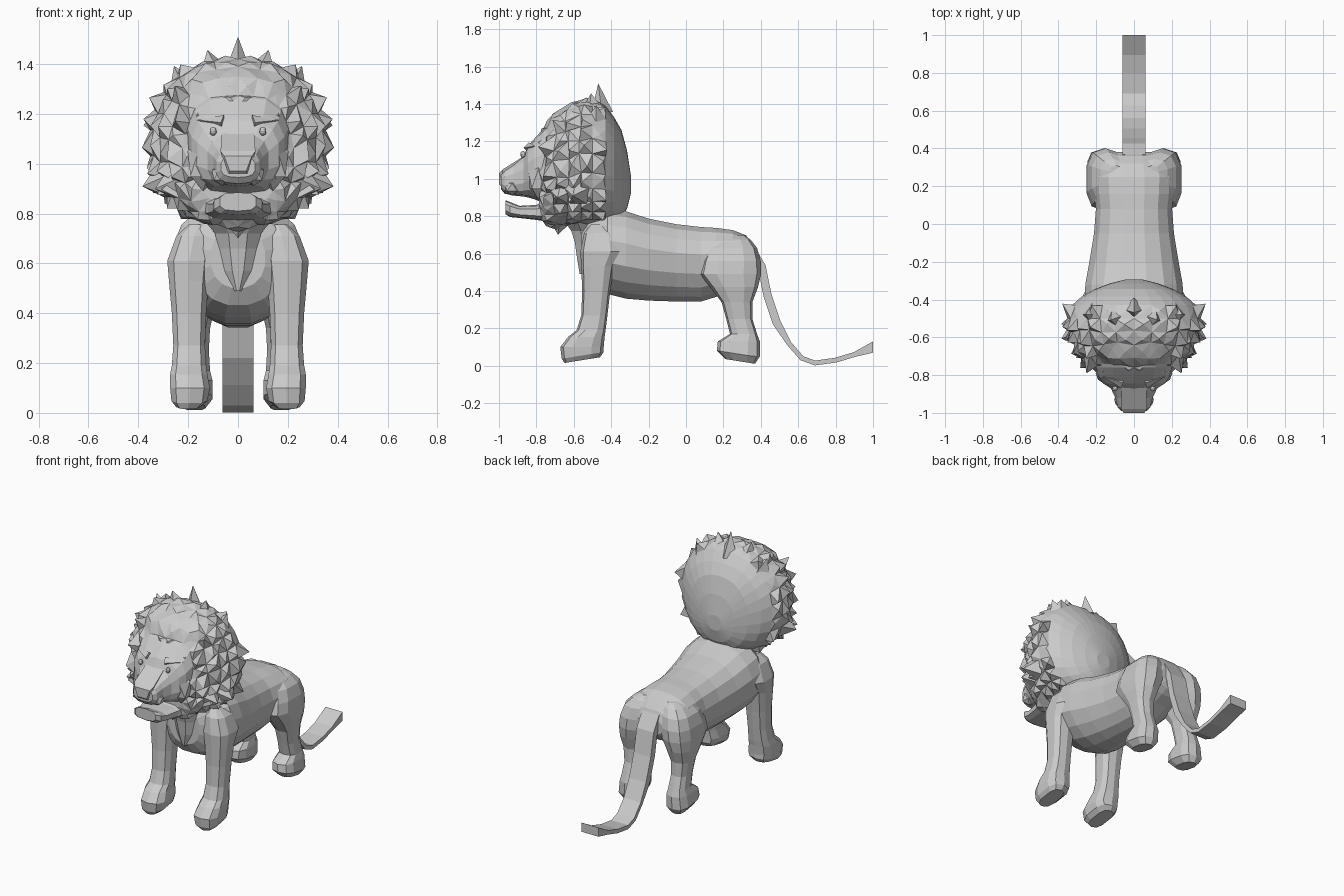
import bpy, bmesh, math, random
from mathutils import Vector, Matrix

if "Cube" in bpy.data.objects:
    bpy.data.objects.remove(bpy.data.objects["Cube"], do_unlink=True)


def finish(name, bm, mirror=False):
    bmesh.ops.recalc_face_normals(bm, faces=bm.faces)
    mesh = bpy.data.meshes.new(name)
    bm.to_mesh(mesh)
    bm.free()
    obj = bpy.data.objects.new(name, mesh)
    bpy.context.collection.objects.link(obj)
    if mirror:
        obj.modifiers.new("Mirror", "MIRROR").use_mirror_merge = False
    return obj


def skin(name, rings, mirror=False):
    """Join rings of points into a capped tube."""
    bm = bmesh.new()
    loops = [[bm.verts.new(p) for p in ring] for ring in rings]
    for a, b in zip(loops, loops[1:]):
        for i in range(len(a)):
            j = (i + 1) % len(a)
            bm.faces.new((a[i], a[j], b[j], b[i]))
    bm.faces.new(loops[0])
    bm.faces.new(loops[-1])
    return finish(name, bm, mirror)


def loft(name, axis, rows, sides=10, power=2.4, mirror=False):
    """Rows hold a position along the axis, then x and cross-axis limits."""
    rings = []
    for pos, x0, x1, c0, c1 in rows:
        ring = []
        for i in range(sides):
            t = math.tau * (i + 0.5) / sides
            u, v = [math.copysign(abs(f) ** (2 / power), f)
                    for f in (math.cos(t), math.sin(t))]
            x = (x0 + x1) / 2 + u * (x1 - x0) / 2
            c = (c0 + c1) / 2 + v * (c1 - c0) / 2
            ring.append((x, pos, c) if axis == "y" else (x, c, pos))
        rings.append(ring)
    return skin(name, rings, mirror)


def sym(rows):
    return [(p, -w, w, lo, hi) for p, w, lo, hi in rows]


def tuft(bm, base, direction, radius, length, sides=4):
    """Pointed lock of hair growing from a base point."""
    d = Vector(direction).normalized()
    turn = d.to_track_quat("Z", "Y").to_matrix().to_4x4()
    place = Matrix.Translation(Vector(base) + d * length / 2) @ turn
    bmesh.ops.create_cone(bm, cap_ends=True, segments=sides, radius1=radius,
                          radius2=0, depth=length, matrix=place)


# Torso from chest to rump, drawn in toward the belly
body = loft("body", "y", sym([
    (-.56, .11, .5, .74), (-.52, .19, .43, .8), (-.42, .265, .38, .845),
    (-.32, .262, .355, .83), (-.2, .24, .345, .79), (-.05, .215, .34, .76),
    (.08, .205, .34, .745), (.16, .215, .365, .74), (.25, .22, .41, .728),
    (.32, .2, .44, .7), (.36, .16, .47, .65), (.38, .1, .5, .6)]), 16)
for v in body.data.vertices:
    v.co.x *= 1 - max(0, .56 - v.co.z) * 1.2

# Legs, each lofted from the top down to the paw
front = loft("front_legs", "z", [
    (.755, .12, .2, -.51, -.4), (.71, .1, .25, -.545, -.36),
    (.61, .105, .287, -.565, -.34), (.53, .115, .28, -.56, -.385),
    (.4, .125, .268, -.555, -.405), (.27, .13, .262, -.56, -.42),
    (.19, .125, .268, -.585, -.43), (.155, .12, .275, -.63, -.435),
    (.1, .11, .275, -.672, -.44), (.04, .12, .27, -.665, -.44),
    (.015, .15, .25, -.65, -.46)], 10, 2.8, True)
hind = loft("hind_legs", "z", [
    (.7, .06, .13, .2, .31), (.675, .04, .18, .15, .345),
    (.63, .04, .225, .115, .38), (.56, .05, .248, .085, .4),
    (.49, .06, .255, .07, .402), (.42, .09, .25, .13, .385),
    (.34, .11, .235, .19, .355), (.25, .115, .225, .215, .355),
    (.17, .11, .23, .235, .38), (.13, .1, .24, .17, .395),
    (.05, .1, .25, .165, .395), (.012, .13, .22, .21, .37)], 10, 2.8, True)

# Soles tilt slightly off the ground
for legs, ground_y, slope in ((front, -.65, .16), (hind, .36, -.16)):
    for v in legs.data.vertices:
        if v.co.z < .06:
            v.co.z += max(0, (v.co.y - ground_y) * slope)

# Flat ribbon tail sweeping down and back
path = [Vector((0, y, z)) for y, z in (
    (.35, .62), (.405, .53), (.435, .38), (.485, .23), (.55, .12),
    (.62, .04), (.69, .015), (.8, .03), (.9, .06), (1, .1))]
tail = []
for i, p in enumerate(path):
    along = path[min(i + 1, len(path) - 1)] - path[max(i - 1, 0)]
    side = Vector((.062, 0, 0))
    up = side.cross(along).normalized() * (.022 if i < 4 else .013)
    if p is path[-1]:
        up = Vector((0, 0, .03))
    tail.append([p + side + up, p - side + up, p - side - up, p + side - up])
skin("tail", tail)

# Mane: shield-shaped back, ragged locks at the sides and front
mane = loft("mane", "y", sym([
    (-.295, .05, .92, 1.02), (-.315, .13, .84, 1.15),
    (-.345, .21, .79, 1.26), (-.385, .28, .765, 1.33),
    (-.43, .33, .75, 1.39), (-.5, .355, .745, 1.42),
    (-.57, .34, .74, 1.415), (-.635, .315, .74, 1.39),
    (-.7, .28, .74, 1.345), (-.75, .225, .76, 1.28),
    (-.78, .17, .82, 1.23)]), 26, 2.25)
bm = bmesh.new()
bm.from_mesh(mane.data)


def noise(p, seed):
    """Repeatable random value shared by mirrored points."""
    key = (round(abs(p.x), 3), round(p.y, 3), round(p.z, 3), seed)
    return random.Random(str(key)).uniform(-1, 1)


for v in bm.verts:
    if v.co.y < -.55:
        p = v.co.copy()
        v.co += Vector((0, noise(p, 1), noise(p, 2))) * .014
hairy = [f for f in bm.faces
         if f.calc_center_median().y < -.44 and len(f.verts) == 4]
for v in bmesh.ops.poke(bm, faces=hairy)["verts"]:
    p = v.co.copy()
    v.normal_update()
    # Hair lies flatter over the crown and under the throat
    flat = .4 if abs(p.x) < .2 else 1
    lean = Vector((0, noise(p, 3) * .03, noise(p, 4) * .025))
    v.co += (v.normal * (.028 + .026 * noise(p, 5)) + lean) * flat
bm.to_mesh(mane.data)
bm.free()

# Tall crest lock, side crown locks and one under the throat
bm = bmesh.new()
tuft(bm, (0, -.45, 1.35), (0, -.12, 1), .06, .16)
for s in (-1, 1):
    tuft(bm, (s * .1, -.5, 1.38), (s * .3, -.1, 1), .055, .08)
    tuft(bm, (s * .22, -.48, 1.31), (s * .45, 0, 1), .06, .09)
tuft(bm, (0, -.67, .8), (0, -.15, -1), .08, .1)
finish("crest_and_throat_locks", bm)
loft("chest_ruff", "z", sym([
    (.8, .17, -.68, -.4), (.72, .1, -.62, -.43), (.66, .085, -.6, -.46),
    (.57, .06, -.585, -.5), (.49, .015, -.57, -.53)]), 8, 2)

# Face, tapering from the forehead to the muzzle
loft("face", "y", sym([
    (-.66, .23, .84, 1.33), (-.76, .205, .87, 1.27), (-.81, .19, .89, 1.215),
    (-.845, .165, .9, 1.175), (-.87, .125, .905, 1.12),
    (-.92, .1, .91, 1.085), (-.97, .088, .92, 1.055),
    (-.99, .07, .945, 1.03)]), 14, 2.8)
loft("lower_jaw", "y", sym([
    (-.68, .17, .76, .9), (-.8, .125, .78, .86), (-.89, .105, .79, .855),
    (-.94, .1, .795, .875), (-.965, .075, .81, .885)]), 10, 3)
skin("nose", [
    [(s * w, y, z) for s, y, z in (
        (-1, y0, top), (1, y0, top), (.6, y0, low), (-.6, y0, low))]
    for y0, w, top, low in ((-.86, .065, 1.125, .95), (-.98, .07, 1.05, .95),
                            (-1, .055, 1.03, .97))])


def blobs(name, centre, scale, detail=1):
    bm = bmesh.new()
    place = Matrix.Translation(centre) @ Matrix.Diagonal((*scale, 1))
    bmesh.ops.create_icosphere(bm, subdivisions=detail, radius=1, matrix=place)
    finish(name, bm, True)


blobs("muzzle_pads", (.062, -.93, .955), (.048, .05, .045))
blobs("cheeks", (.14, -.79, 1.0), (.07, .065, .11))
blobs("eyes", (.1, -.872, 1.13), (.014, .014, .018), 2)

# Heavy brows and the jowl locks beside the jaw
bm = bmesh.new()
tuft(bm, (.06, -.84, 1.165), (1, .3, .1), .03, .11)
finish("brows", bm, True)
bm = bmesh.new()
for x, y, z in ((.25, -.66, .92), (.3, -.58, .93)):
    tuft(bm, (x, y, z), (.8, -.25, -.2), .08, .09, 5)
finish("jowl_locks", bm, True)
